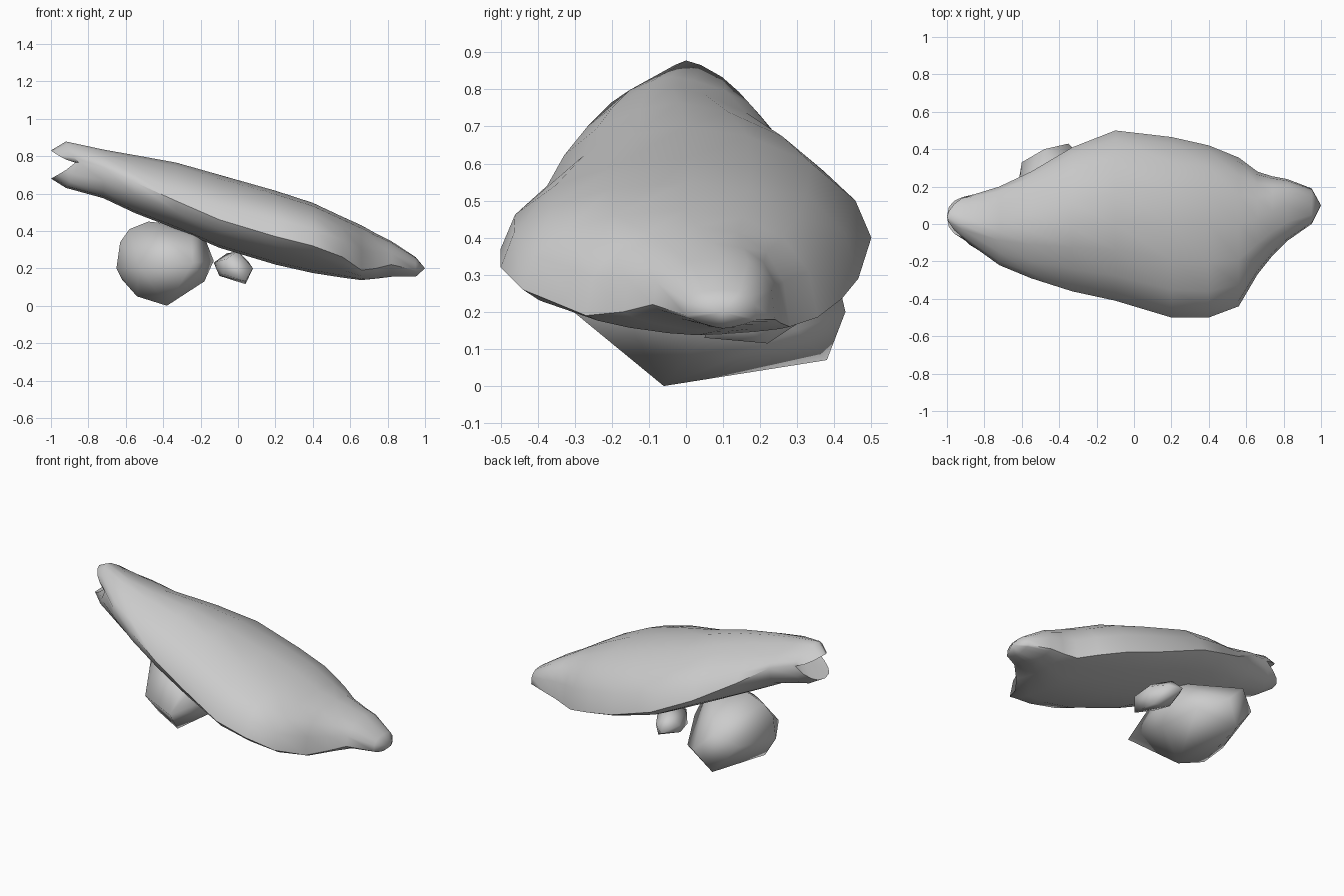
import bpy
import bmesh
import math

default_cube = bpy.data.objects.get("Cube")
if default_cube:
    bpy.data.objects.remove(default_cube, do_unlink=True)

# One pale grey stone colour
stone = bpy.data.materials.new("pale_grey_stone")
stone.use_nodes = True
stone_colour = (0.6, 0.6, 0.6, 1)
stone.diffuse_color = stone_colour
stone.node_tree.nodes["Principled BSDF"].inputs["Base Color"].default_value = stone_colour


def finish(name, bm, crease_angle):
    """Turn a bmesh into a smooth shaded stone object."""
    bmesh.ops.recalc_face_normals(bm, faces=bm.faces)
    mesh = bpy.data.meshes.new(name)
    bm.to_mesh(mesh)
    bm.free()
    mesh.materials.append(stone)
    obj = bpy.data.objects.new(name, mesh)
    bpy.context.collection.objects.link(obj)
    bpy.ops.object.select_all(action='DESELECT')
    obj.select_set(True)
    bpy.context.view_layer.objects.active = obj
    bpy.ops.object.shade_smooth_by_angle(angle=math.radians(crease_angle))
    return obj


def make_boulder(name, corners):
    """Wrap a rounded stone around its corner points."""
    bm = bmesh.new()
    for corner in corners:
        bm.verts.new(corner)
    hull = bmesh.ops.convex_hull(bm, input=bm.verts)
    unused = [v for v in hull["geom_interior"] if isinstance(v, bmesh.types.BMVert)]
    bmesh.ops.delete(bm, geom=unused, context='VERTS')
    return finish(name, bm, 100)


def make_slab(name, sections, lips, sides=16):
    """Loft lens-shaped sections along x, with a cleft in the high end."""
    bm = bmesh.new()
    rings = []
    for index, (x, y_front, z_front, y_back, z_back, z_top, z_low, y_mid) in enumerate(sections):
        ring = []
        lip = lips[index] if index < len(lips) else 0
        for side in range(sides):
            turn = math.tau * side / sides
            across, rise = math.cos(turn), math.sin(turn)
            y_edge, z_edge = (y_back, z_back) if across > 0 else (y_front, z_front)
            # Roof-like top at the high end, fuller towards the low end;
            # the underside flattens the other way
            z_peak, power = (z_top, 1.1 - 0.4 * x) if rise > 0 else (z_low, 1.15 + 0.4 * x)
            y = y_mid + (y_edge - y_mid) * abs(across) ** power
            z = z_edge + (z_peak - z_edge) * abs(rise) ** power
            ring.append(bm.verts.new((x - lip * abs(rise), y, z)))
        rings.append(ring)
    for first, second in zip(rings, rings[1:]):
        for i in range(sides):
            j = (i + 1) % sides
            bm.faces.new((first[i], first[j], second[j], second[i]))
    # Cleft floor at the high end, blunt tip at the low end
    for ring, tip in ((rings[0], (-0.84, 0.04, 0.76)), (rings[-1], (1, 0.1, 0.2))):
        centre = bm.verts.new(tip)
        for i in range(sides):
            bm.faces.new((ring[i], ring[(i + 1) % sides], centre))
    return finish(name, bm, 50)


# Leaning slab: x, front edge y z, back edge y z, top z, bottom z, crest y
make_slab("leaning_slab", [
    (-.87, -.08, .765, .15, .765, .83, .68, .04),
    (-.85, -.12, .765, .16, .765, .878, .63, 0),
    (-.72, -.22, .74, .2, .73, .835, .575, -.04),
    (-.55, -.29, .66, .28, .62, .805, .495, -.04),
    (-.33, -.36, .56, .41, .5, .765, .41, -.02),
    (-.1, -.41, .46, .5, .4, .7, .31, 0),
    (.2, -.5, .37, .465, .29, .615, .22, 0),
    (.4, -.5, .32, .42, .235, .55, .175, 0),
    (.56, -.44, .26, .355, .185, .475, .15, 0),
    (.66, -.27, .19, .28, .16, .43, .137, .03),
    (.74, -.17, .2, .255, .17, .385, .145, .07),
    (.82, -.09, .22, .24, .18, .345, .155, .1),
    (.95, 0, .19, .19, .18, .26, .155, .1),
], lips=(.13, .07))

# Large boulder propping up the high end
make_boulder("large_boulder", [
    (-.38, -.06, 0), (-.54, -.02, .05), (-.45, .38, .07), (-.62, .05, .14),
    (-.65, .03, .2), (-.63, .03, .34), (-.58, .05, .41), (-.48, .05, .45),
    (-.2, .05, .42), (-.13, .1, .24), (-.18, .05, .13), (-.24, -.34, .23),
    (-.53, -.17, .21), (-.35, .43, .2), (-.6, .33, .25), (-.48, .4, .33),
    (-.25, -.15, .36), (-.22, .3, .15),
])

# Small stone wedged under the middle
make_boulder("small_stone", [
    (.04, .22, .115), (.04, .05, .13), (.08, .1, .2), (.06, .2, .23),
    (-.1, .2, .16), (-.13, .25, .23), (-.07, .35, .2), (-.06, .08, .25),
    (-.08, .1, .17), (0, .15, .29), (-.06, .27, .28), (0, .3, .22),
])
